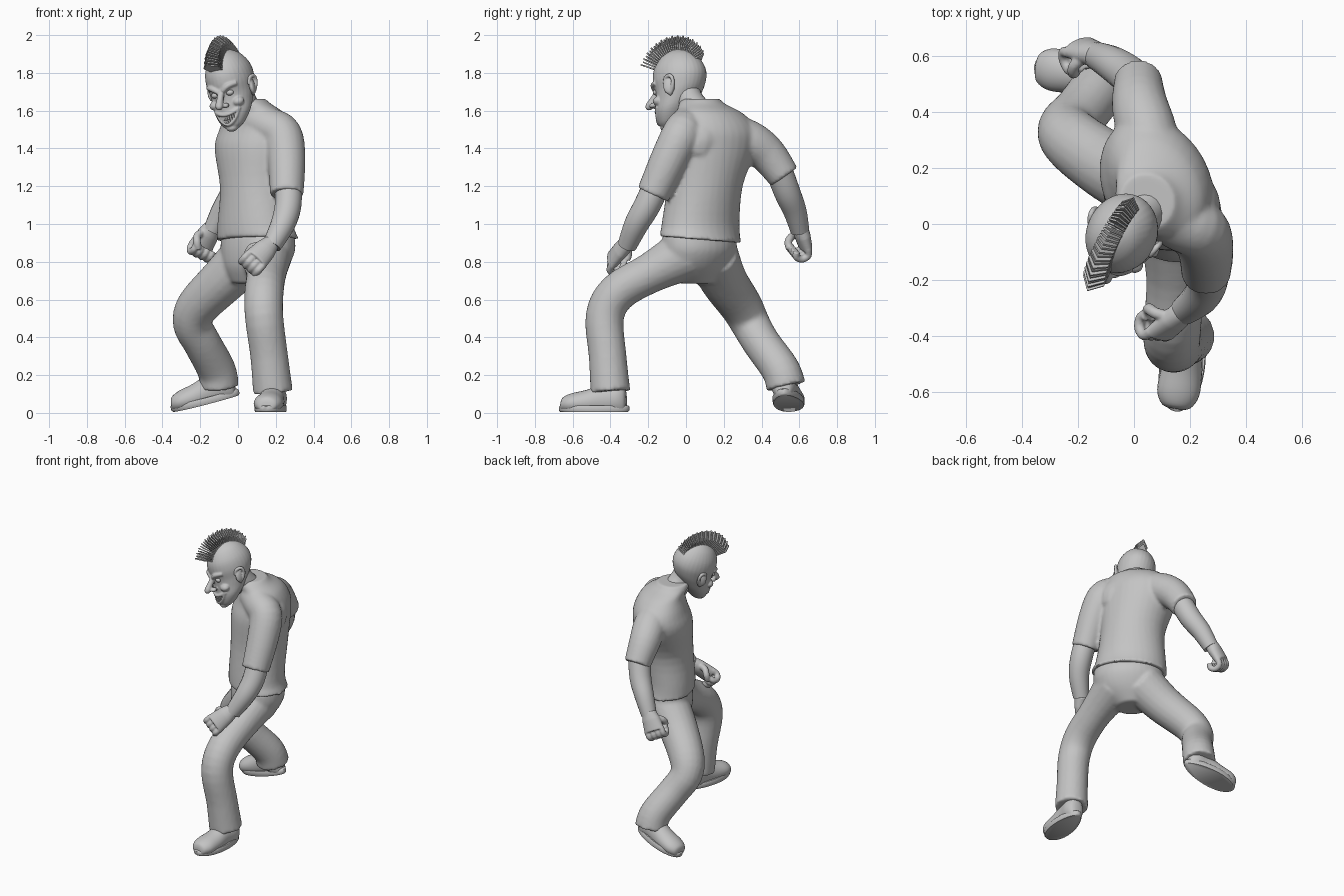
import bpy
import bmesh
from math import radians, sin, cos, pi
from mathutils import Vector, Matrix, Euler

cube = bpy.data.objects.get("Cube")
if cube:
    bpy.data.objects.remove(cube, do_unlink=True)

grey = bpy.data.materials.new("plain grey")
grey.use_nodes = True
grey.diffuse_color = (.55, .55, .55, 1)
grey.node_tree.nodes["Principled BSDF"].inputs["Base Color"].default_value = (.55, .55, .55, 1)


def finish(name, bm, matrix=None, voxel=0, smooth=True):
    """Turn a bmesh into a named object, optionally fusing its pieces."""
    bmesh.ops.recalc_face_normals(bm, faces=bm.faces)
    mesh = bpy.data.meshes.new(name)
    bm.to_mesh(mesh)
    bm.free()
    mesh.materials.append(grey)
    if smooth:
        mesh.shade_smooth()
        mesh.set_sharp_from_angle(angle=radians(50))
    obj = bpy.data.objects.new(name, mesh)
    bpy.context.collection.objects.link(obj)
    if matrix:
        obj.matrix_world = matrix
    if voxel:
        fuse = obj.modifiers.new("fuse", 'REMESH')
        fuse.mode = 'VOXEL'
        fuse.voxel_size = voxel
        fuse.use_smooth_shade = True
        soften = obj.modifiers.new("soften", 'SMOOTH')
        soften.factor = .5
        soften.iterations = 5


def spline(rows, steps=4):
    """Catmull-Rom interpolation of rows of any length."""
    result = []
    for i in range(len(rows) - 1):
        a, b, c, d = (rows[max(0, min(len(rows) - 1, i + k))] for k in (-1, 0, 1, 2))
        for s in range(steps):
            t = s / steps
            result.append([q + .5 * t * (r - p + t * (2 * p - 5 * q + 4 * r - e + t * (3 * (q - r) + e - p)))
                           for p, q, r, e in zip(a, b, c, d)])
    result.append(list(rows[-1]))
    return result


def loft(bm, rings, sides=24):
    """Skin a stack of ellipses given as centre and two half axes."""
    loops = []
    for centre, u, v in rings:
        loops.append([bm.verts.new(centre + u * cos(2 * pi * k / sides) + v * sin(2 * pi * k / sides))
                      for k in range(sides)])
    for low, high in zip(loops, loops[1:]):
        for k in range(sides):
            j = (k + 1) % sides
            bm.faces.new((low[k], low[j], high[j], high[k]))
    bm.faces.new(loops[0])
    bm.faces.new(loops[-1])


def tube(bm, points, sides=20):
    """Round limb through points of x, y, z, radius."""
    path = spline(points)
    spots = [Vector(p[:3]) for p in path]
    u = None
    rings = []
    for i, spot in enumerate(spots):
        t = (spots[min(i + 1, len(spots) - 1)] - spots[max(i - 1, 0)]).normalized()
        u = t.orthogonal() if u is None else u - t * u.dot(t)
        u = u.normalized()
        rings.append((spot, u * path[i][3], t.cross(u) * path[i][3]))
    loft(bm, rings, sides)


def stack(bm, rows):
    """Level rings of x, y, z, half width, half depth, turn in degrees."""
    rings = []
    for x, y, z, wide, deep, turn in spline(rows):
        a = radians(turn)
        rings.append((Vector((x, y, z)), Vector((cos(a), -sin(a), 0)) * wide, Vector((sin(a), cos(a), 0)) * deep))
    loft(bm, rings, 32)


def ball(bm, place, size, tilt=(0, 0, 0)):
    matrix = Matrix.LocRotScale(Vector(place), Euler(tilt), Vector(size))
    bmesh.ops.create_uvsphere(bm, u_segments=20, v_segments=12, radius=1, matrix=matrix)


# Shirt with a hem that dips at the back, sloping shoulders and both sleeves
bm = bmesh.new()
stack(bm, [(.105, .077, .918, .243, .187, 45), (.092, .077, 1, .226, .178, 48),
           (.095, .1, 1.2, .208, .182, 55), (.082, .14, 1.4, .247, .19, 60),
           (.092, .15, 1.5, .24, .172, 60), (.09, .125, 1.585, .19, .14, 58),
           (.055, .085, 1.635, .13, .115, 50), (.045, .08, 1.662, .102, .1, 45)])
for vert in bm.verts:
    if vert.co.z < .95:
        vert.co.z -= (vert.co.y - .07) * .08
tube(bm, [(.09, .05, 1.55, .1), (.165, .005, 1.515, .102), (.235, -.025, 1.47, .106), (.257, -.09, 1.34, .1),
          (.258, -.175, 1.155, .089)])
tube(bm, [(.12, .13, 1.49, .12), (.185, .07, 1.44, .125), (.2, .06, 1.36, .1)])
tube(bm, [(.075, .22, 1.49, .1), (.045, .335, 1.44, .108), (.02, .43, 1.37, .1), (.015, .52, 1.25, .085)])
finish("shirt", bm, voxel=.011)

# Trousers with both legs
bm = bmesh.new()
stack(bm, [(.105, .07, .94, .22, .162, 45), (.105, .07, .86, .222, .17, 45), (.09, .06, .77, .19, .145, 45),
           (.065, .06, .685, .1, .09, 45)])
tube(bm, [(.15, 0, .84, .14), (.15, -.19, .74, .107), (.138, -.36, .64, .104), (.138, -.43, .51, .102),
          (.165, -.415, .3, .1), (.185, -.4, .11, .106)])
tube(bm, [(.05, .14, .83, .14), (-.08, .2, .7, .125), (-.212, .292, .565, .113), (-.24, .342, .47, .104),
          (-.19, .4, .37, .1), (-.115, .5, .23, .102), (-.1, .53, .14, .105)])
finish("trousers", bm, voxel=.011)

# Bare forearms and neck
forearms = {
    "left_forearm": [(.265, -.15, 1.22, .072), (.265, -.205, 1.1, .071), (.238, -.262, 1, .065),
                     (.178, -.312, .885, .051)],
    "right_forearm": [(.02, .49, 1.29, .072), (-.02, .535, 1.17, .07), (-.08, .576, 1.07, .062),
                      (-.135, .603, .965, .05)]}
for name, points in forearms.items():
    bm = bmesh.new()
    tube(bm, points)
    finish(name, bm)
bm = bmesh.new()
tube(bm, [(.05, .07, 1.58, .08), (.02, .015, 1.66, .074), (-.015, -.01, 1.73, .08)])
finish("neck", bm)


def hand(name, wrist, knuckle, inward, thumb_side):
    """Half-closed fist: palm, four curled fingers and a thumb."""
    wrist, knuckle = Vector(wrist), Vector(knuckle)
    along = (knuckle - wrist).normalized()
    inward = Vector(inward)
    inward = (inward - along * inward.dot(along)).normalized()
    side = along.cross(inward) * thumb_side
    bm = bmesh.new()
    loft(bm, [(wrist, side * .045, inward * .042),
              (wrist.lerp(knuckle, .4), side * .06, inward * .042),
              (knuckle, side * .068, inward * .034)])
    for k in range(4):
        base = knuckle + side * (.05 - .033 * k)
        curl = ((-.01, 0), (.028, .008), (.036, .045), (.01, .072), (-.018, .062))
        tube(bm, [(*(base + along * a + inward * b), .0195) for a, b in curl], 10)
    root = wrist.lerp(knuckle, .3)
    bend = ((.02, 0, 0), (.06, .035, .03), (.058, .07, .055), (.034, .078, .085))
    tube(bm, [(*(root + side * s + inward * b + along * a), .021) for s, b, a in bend], 10)
    finish(name, bm, voxel=.005)


hand("left_hand", (.178, -.312, .9), (.092, -.392, .81), (-.35, .8, -.45), -1)
hand("right_hand", (-.135, .604, .985), (-.197, .632, .88), (.2, -.9, -.3), 1)


def shoe(name, place, pitch, roll, yaw):
    """Rounded upper on a flat sole, toe towards -y before turning."""
    turn = Euler((radians(pitch), radians(roll), radians(yaw))).to_matrix().to_4x4()
    matrix = Matrix.Translation(place) @ turn
    bm = bmesh.new()
    rows = [(-.178, .03, .03, .025), (-.165, .055, .04, .04), (-.12, .076, .045, .055), (-.04, .074, .05, .068),
            (.05, .064, .065, .085), (.12, .064, .07, .085), (.16, .045, .065, .075), (.172, .02, .06, .04)]
    loft(bm, [(Vector((0, y, z)), Vector((w, 0, 0)), Vector((0, 0, h))) for y, w, z, h in spline(rows)])
    bmesh.ops.bisect_plane(bm, geom=bm.verts[:] + bm.edges[:] + bm.faces[:],
                           plane_co=(0, 0, .012), plane_no=(0, 0, -1), clear_outer=True)
    finish(name + "_upper", bm, matrix)
    bm = bmesh.new()
    loft(bm, [(Vector((0, 0, z)), Vector((.08 * f, 0, 0)), Vector((0, .188 * f, 0)))
              for z, f in ((0, .96), (.008, 1), (.03, 1), (.036, .96))], 32)
    for vert in bm.verts:
        vert.co.x *= 1 - .9 * vert.co.y
    finish(name + "_sole", bm, matrix)


shoe("left_shoe", (.177, -.486, .004), 0, 0, -9)
shoe("right_shoe", (-.17, .54, .05), 14, 7, -97)

# Head, built upright and then turned, nodded and tilted
pose = (Matrix.Rotation(radians(-28), 4, 'Z') @ Matrix.Rotation(radians(-10), 4, 'Y')
        @ Matrix.Rotation(radians(15), 4, 'X'))
head = Matrix.Translation((-.045, -.037, 1.77)) @ pose
bm = bmesh.new()
stack(bm, [(0, -.1, -.25, .03, .03, 0), (0, -.09, -.225, .064, .058, 0), (0, -.06, -.17, .098, .09, 0),
           (0, -.025, -.11, .11, .117, 0), (0, -.003, -.06, .118, .134, 0), (0, .005, 0, .125, .148, 0),
           (0, .005, .06, .115, .137, 0), (0, .005, .115, .083, .098, 0), (0, .005, .147, .04, .047, 0),
           (0, .005, .154, .01, .012, 0)])
tube(bm, [(0, -.125, -.03, .018), (0, -.165, -.07, .018), (0, -.198, -.1, .021)])
ball(bm, (0, -.198, -.104), (.02, .022, .019))
for s in (-1, 1):
    ball(bm, (s * .022, -.165, -.11), (.017, .02, .014))
    ball(bm, (s * .068, -.105, -.11), (.034, .032, .026))
    tube(bm, [(s * .016, -.143, -.035, .013), (s * .05, -.132, -.014, .015), (s * .088, -.1, -.012, .011)], 12)
# Wide grinning lips, corners raised
smile = (-.074, -.04, 0, .04, .074)
for middle, rise in ((-.162, 4), (-.216, 14)):
    tube(bm, [(x, -.155 + 7 * x * x, middle + rise * x * x, .009) for x in smile], 12)
ball(bm, (0, -.12, -.24), (.034, .03, .022))
finish("head", bm, head, voxel=.005)

# Eyes and teeth
for s, label in ((1, "left"), (-1, "right")):
    bm = bmesh.new()
    ball(bm, (s * .045, -.124, -.053), (.021, .016, .015))
    finish(label + "_eye", bm, head)
bm = bmesh.new()
for k in range(-4, 5):
    for middle, rise in ((-.179, 5), (-.199, 10)):
        x = k * .0125
        spot = Vector((x, -.152 + 7 * x * x, middle + rise * x * x))
        bmesh.ops.create_cube(bm, size=1, matrix=Matrix.LocRotScale(spot, None, Vector((.011, .014, .017))))
finish("teeth", bm, head, smooth=False)

# Ears with a raised rim, set close to the head
for s, label in ((1, "left"), (-1, "right")):
    bm = bmesh.new()
    ball(bm, (s * .12, -.006, -.06), (.016, .032, .045), (radians(-12), 0, s * radians(20)))
    tube(bm, [(s * .118, -.032, -.045, .009), (s * .126, -.018, -.014, .01), (s * .134, .016, -.012, .011),
              (s * .134, .026, -.045, .01), (s * .124, .008, -.085, .01), (s * .112, -.014, -.105, .011)], 12)
    finish(label + "_ear", bm, head, voxel=.004)

# Mohawk of thin pointed plates fanned over the scalp, widest at the brow
bm = bmesh.new()
count = 30
for k in range(count):
    t = k / (count - 1)
    angle = radians(31 + 117 * t)
    out = Vector((0, -cos(angle), sin(angle)))
    step = Vector((0, sin(angle), cos(angle))) * .007
    reach = .249 - .058 * t ** 2 + .003 * (-1) ** k
    wide = .043 - .01 * t
    shape = ((-wide * .8, .13), (wide * .8, .13), (wide, reach - .045), (0, reach), (-wide, reach - .045))
    front = [bm.verts.new(out * r + Vector((x, .005, 0))) for x, r in shape]
    face = bm.faces.new(front)
    moved = bmesh.ops.extrude_face_region(bm, geom=[face], use_keep_orig=True)["geom"]
    bmesh.ops.translate(bm, vec=step, verts=[g for g in moved if isinstance(g, bmesh.types.BMVert)])
finish("mohawk", bm, head, smooth=False)
